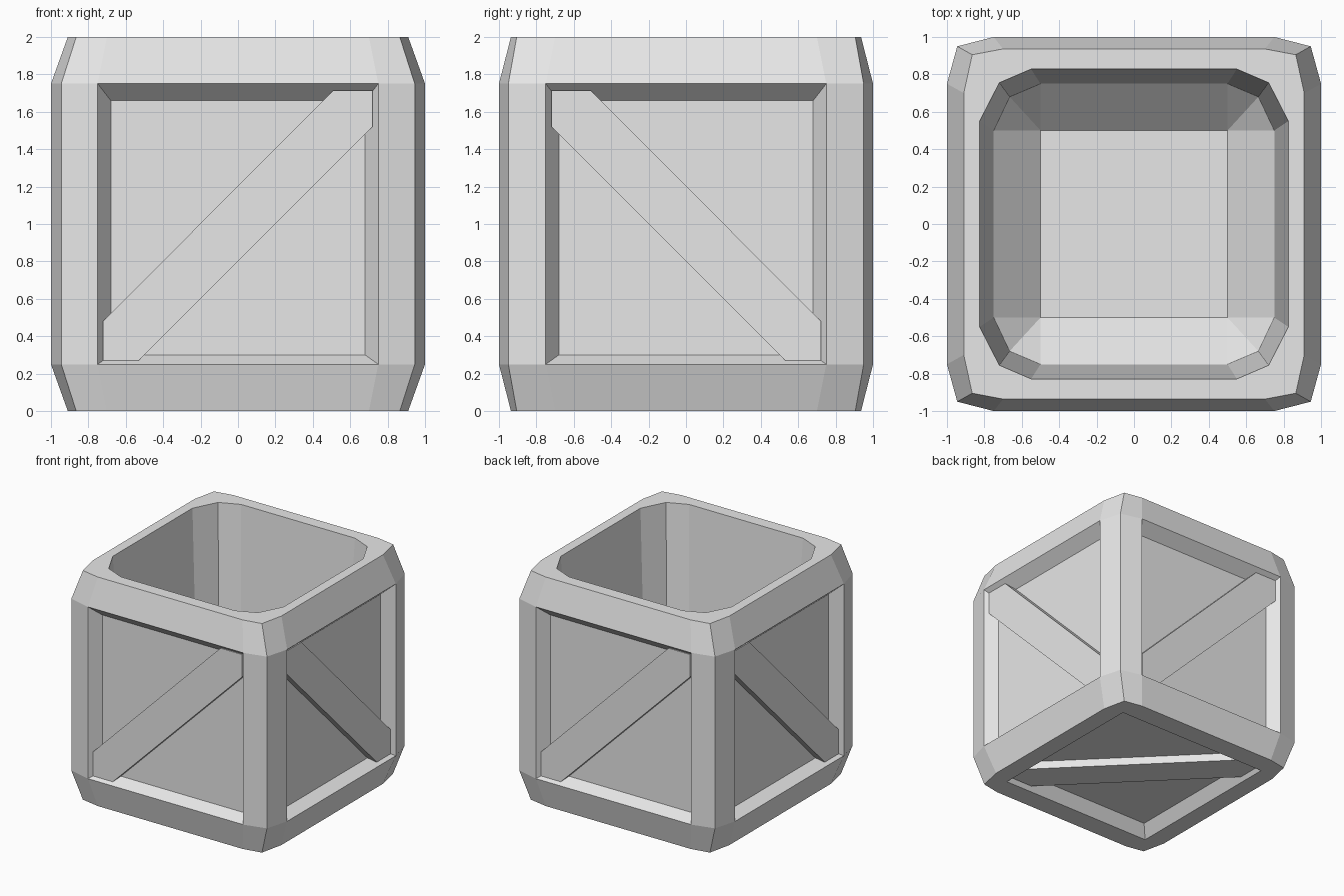
import bpy
import bmesh
from mathutils import Matrix, Vector

old = bpy.data.objects.get("Cube")
if old:
    bpy.data.objects.remove(old, do_unlink=True)

grey = bpy.data.materials.new("light_grey")
grey.use_nodes = True
grey.diffuse_color = (0.8, 0.8, 0.8, 1)
grey.node_tree.nodes["Principled BSDF"].inputs["Base Color"].default_value = (0.8, 0.8, 0.8, 1)


def finish(bm, name):
    bmesh.ops.recalc_face_normals(bm, faces=bm.faces)
    mesh = bpy.data.meshes.new(name)
    bm.to_mesh(mesh)
    bm.free()
    mesh.materials.append(grey)
    obj = bpy.data.objects.new(name, mesh)
    bpy.context.collection.objects.link(obj)
    return obj


def ring(bm, corner, z):
    """Mirror three corner points into a closed loop of twelve vertices."""
    pts = []
    for sx, sy in ((1, 1), (-1, 1), (-1, -1), (1, -1)):
        order = corner if sx == sy else corner[::-1]
        pts += [(sx * x, sy * y, z) for x, y in order]
    return [bm.verts.new(p) for p in pts]


# Crate body: rounded-corner loops from the underside, up the outside, down the inside
outer = [(1, 0.75), (0.945, 0.95), (0.75, 1)]
rim = [(0.91, 0.70), (0.865, 0.905), (0.70, 0.936)]
lip = [(0.825, 0.55), (0.72, 0.755), (0.55, 0.828)]
inner = [(0.75, 0.5), (0.665, 0.68), (0.5, 0.75)]
profile = [
    ([(0.68, 0.68)] * 3, 0.1),
    ([(0.75, 0.75)] * 3, 0),
    (rim, 0), (outer, 0.25), (outer, 1.75), (rim, 2),
    (lip, 2), (inner, 0.5),
    ([(0.5, 0.5)] * 3, 0.25),
]
bm = bmesh.new()
loops = [ring(bm, pts, z) for pts, z in profile]
for a, b in zip(loops, loops[1:]):
    for i in range(12):
        j = (i + 1) % 12
        bm.faces.new((a[i], a[j], b[j], b[i]))
bm.faces.new(loops[0])
bm.faces.new(loops[-1])
bmesh.ops.remove_doubles(bm, verts=bm.verts, dist=0.0001)
bmesh.ops.recalc_face_normals(bm, faces=bm.faces)

# Sunken side panels
panels = [f for f in bm.faces
          if max(abs(f.normal.x), abs(f.normal.y)) > 0.999 and f.calc_area() > 2]
bmesh.ops.inset_individual(bm, faces=panels, thickness=0.07, depth=-0.1,
                           use_even_offset=True)
for v in {v for f in panels for v in f.verts}:
    v.co.z -= 0.02
finish(bm, "crate_body")

# Diagonal braces
BRACE = [(-0.722, -0.73), (-0.53, -0.73), (0.72, 0.52),
         (0.72, 0.715), (0.51, 0.715), (-0.722, -0.52)]


def brace(name, place):
    bm = bmesh.new()
    back, front = [[bm.verts.new(place(u, v, w)) for u, v in BRACE] for w in (0.88, 0.97)]
    bm.faces.new(back)
    bm.faces.new(front)
    for i in range(6):
        j = (i + 1) % 6
        bm.faces.new((back[i], back[j], front[j], front[i]))
    finish(bm, name)


for k, side in enumerate(("front", "left", "back", "right")):
    turn = Matrix.Rotation(k * 1.5707963, 3, "Z")
    flip = -1 if k % 2 else 1
    brace(side + "_brace",
          lambda u, v, w: turn @ Vector((flip * u, -w, 1 + v)))
brace("bottom_brace", lambda u, v, w: Vector((u, -v, 1 - w)))
